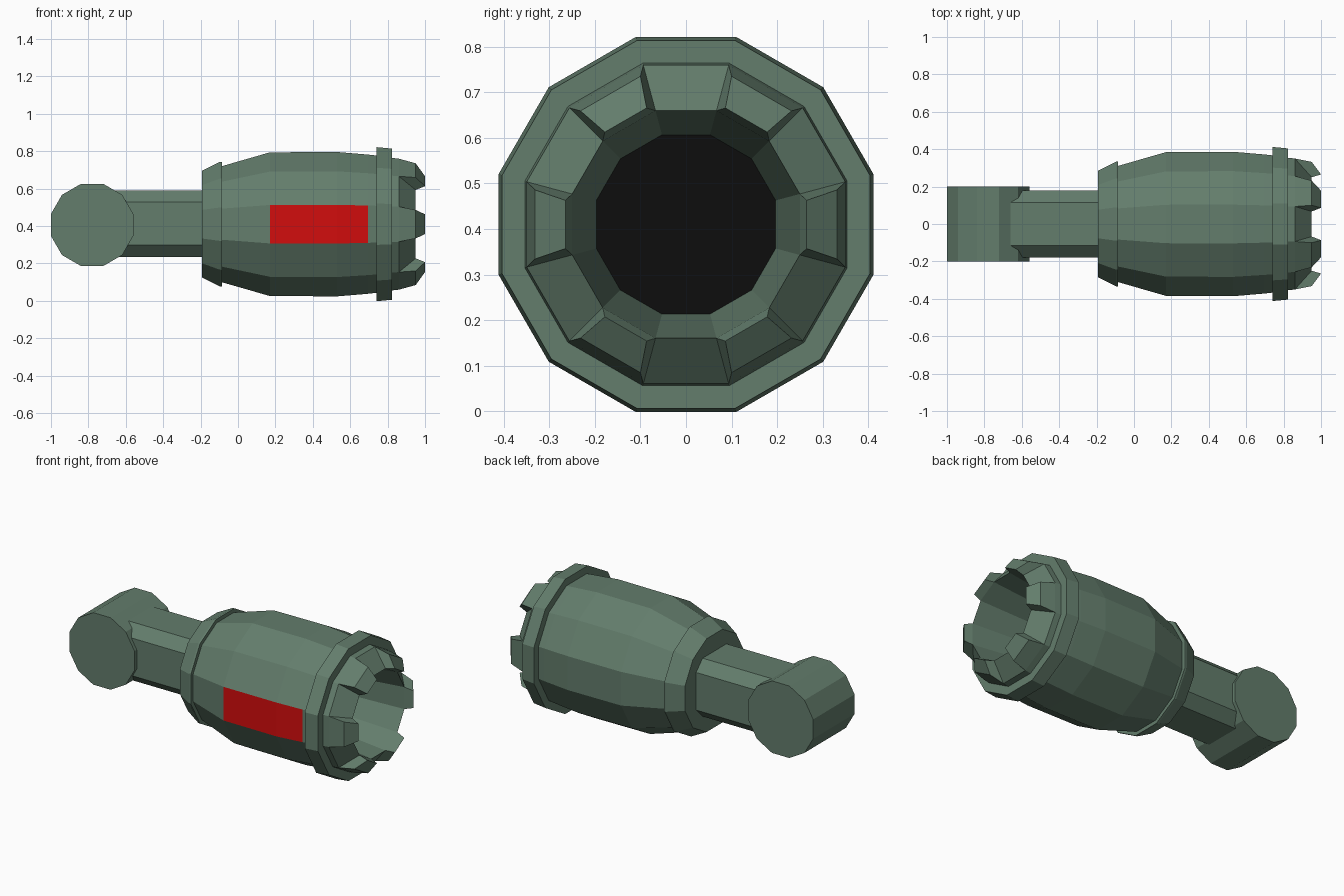
import bpy, bmesh, math

if "Cube" in bpy.data.objects:
    bpy.data.objects.remove(bpy.data.objects["Cube"])

CZ = 0.41          # height of the long axis
N = 12             # sides of the round parts
HALF = math.pi / N


def material(name, rgb):
    m = bpy.data.materials.new(name)
    m.diffuse_color = (*rgb, 1)
    m.use_nodes = True
    m.node_tree.nodes["Principled BSDF"].inputs["Base Color"].default_value = m.diffuse_color
    return m


green = material("grey_green", (0.125, 0.205, 0.150))
red = material("red", (0.65, 0.004, 0.004))
black = material("black", (0.004, 0.004, 0.004))


def finish(bm, name, mats=(green,)):
    bmesh.ops.recalc_face_normals(bm, faces=bm.faces)
    me = bpy.data.meshes.new(name)
    bm.to_mesh(me)
    bm.free()
    for m in mats:
        me.materials.append(m)
    ob = bpy.data.objects.new(name, me)
    bpy.context.collection.objects.link(ob)
    return ob


def ring(bm, x, a):
    """Twelve corners around the x axis; a is the distance to the flats."""
    r = a / math.cos(HALF)
    return [bm.verts.new((x, r * math.cos((2 * k - 1) * HALF),
                          CZ + r * math.sin((2 * k - 1) * HALF))) for k in range(N)]


def bridge(bm, a, b):
    return [bm.faces.new((a[k], a[(k + 1) % N], b[(k + 1) % N], b[k])) for k in range(N)]


def band(name, profile):
    """Solid ring turned from a closed profile."""
    bm = bmesh.new()
    rings = [ring(bm, x, a) for x, a in profile]
    for i in range(len(rings)):
        bridge(bm, rings[i - 1], rings[i])
    return finish(bm, name)


def prism(name, outline, lo, hi, axis):
    """Outline pushed along x (outline in y,z) or along y (outline in x,z)."""
    bm = bmesh.new()
    ends = []
    for d in (lo, hi):
        ends.append([bm.verts.new((d, u, v) if axis == 'x' else (u, d, v)) for u, v in outline])
        bm.faces.new(ends[-1])
    n = len(outline)
    for k in range(n):
        bm.faces.new((ends[0][k], ends[0][(k + 1) % n], ends[1][(k + 1) % n], ends[1][k]))
    return finish(bm, name)


# Barrel: outer shell, toothed crown and hollow bore in one skin
bm = bmesh.new()
outer = [ring(bm, x, a) for x, a in
         [(-0.15, 0.28), (-0.087, 0.31), (0.17, 0.384), (0.53, 0.386), (0.695, 0.372),
          (0.74, 0.367), (0.80, 0.357), (0.86, 0.35)]]
bm.faces.new(outer[0])
for i in range(len(outer) - 1):
    faces = bridge(bm, outer[i], outer[i + 1])
    if i in (2, 3):
        faces[6].material_index = 1          # red panel on the front flat

lip = ring(bm, 0.95, 0.25)
floor = ring(bm, 0.48, 0.197)
bridge(bm, lip, floor)
bm.faces.new(floor).material_index = 2       # black bore end


def tooth_pair(k, x, a, hw):
    t = 2 * k * HALF
    return [bm.verts.new((x, a * math.cos(t) - s * hw * math.sin(t),
                          CZ + a * math.sin(t) + s * hw * math.cos(t))) for s in (-1, 1)]


# Crown: sloped gaps alternate with tapered teeth
for k in range(N):
    j = (k + 1) % N
    o, i = (outer[-1][k], outer[-1][j]), (lip[k], lip[j])
    if k % 2:
        bm.faces.new((o[0], o[1], i[1], i[0]))
        continue
    m = tooth_pair(k, 0.95, 0.332, 0.076)
    t = tooth_pair(k, 1.0, 0.265, 0.053)
    for p, q in ((o, m), (m, t), (t, i)):
        bm.faces.new((p[0], p[1], q[1], q[0]))
    for s in (0, 1):
        bm.faces.new((o[s], m[s], t[s], i[s]))
finish(bm, "barrel", (green, red, black))

# Bands around the barrel
band("muzzle_band", [(0.74, 0.34), (0.74, 0.412), (0.823, 0.404), (0.823, 0.34)])

# Rear collar, closed at the back
bm = bmesh.new()
rings = [ring(bm, x, a) for x, a in
         [(-0.193, 0.285), (-0.097, 0.333), (-0.086, 0.333), (-0.086, 0.30)]]
for p, q in zip(rings, rings[1:]):
    bridge(bm, p, q)
bm.faces.new(rings[0])
bm.faces.new(rings[-1])
finish(bm, "rear_collar")

# Arm: square bar with cut corners
w, c = 0.178, 0.115
arm = [(c, -w), (w, -c), (w, c), (c, w), (-c, w), (-w, c), (-w, -c), (-c, -w)]
prism("arm", [(y, CZ + z + 0.003) for y, z in arm], -0.75, -0.17, 'x')

# Pivot drum across the end of the arm
R = 0.22 / math.cos(HALF)
prism("pivot_drum", [(-0.78 + R * math.cos((2 * k + 1) * HALF),
                      0.406 + R * math.sin((2 * k + 1) * HALF)) for k in range(N)],
      -0.2, 0.2, 'y')
